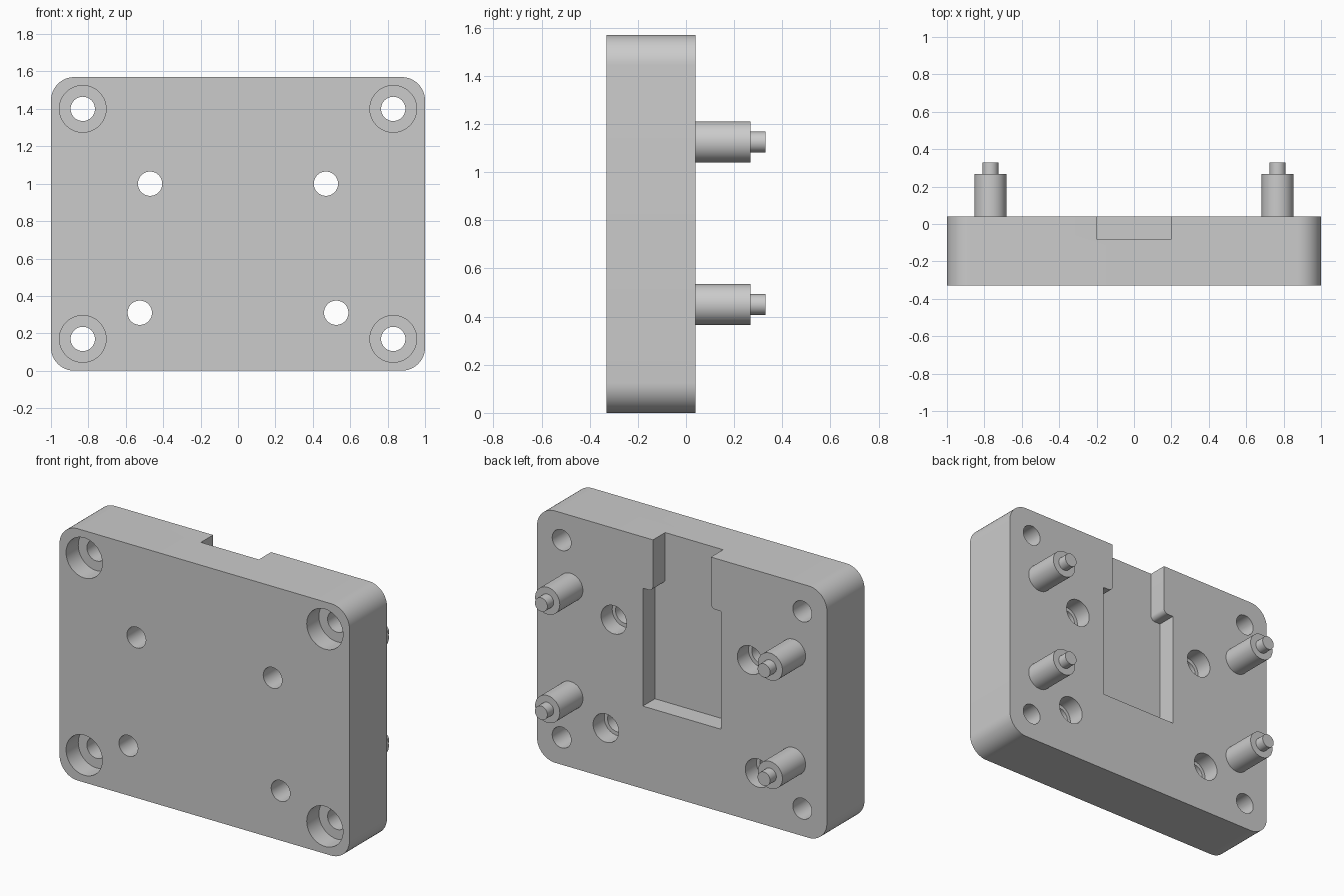
import bpy, bmesh
from math import sin, cos, pi, radians

FRONT, BACK, HEIGHT = -0.33, 0.04, 1.57
SEGMENTS = 48

old = bpy.data.objects.get("Cube")
if old:
    bpy.data.objects.remove(old, do_unlink=True)

grey = bpy.data.materials.new("plain grey")
grey.use_nodes = True
grey.diffuse_color = (0.6, 0.6, 0.6, 1)
grey.node_tree.nodes["Principled BSDF"].inputs["Base Color"].default_value = (0.6, 0.6, 0.6, 1)


def finish(bm, name):
    bmesh.ops.recalc_face_normals(bm, faces=bm.faces)
    mesh = bpy.data.meshes.new(name)
    bm.to_mesh(mesh)
    bm.free()
    mesh.materials.append(grey)
    obj = bpy.data.objects.new(name, mesh)
    bpy.context.collection.objects.link(obj)
    return obj


def smooth(obj):
    bpy.ops.object.select_all(action='DESELECT')
    obj.select_set(True)
    bpy.context.view_layer.objects.active = obj
    bpy.ops.object.shade_smooth_by_angle(angle=radians(30))


def arc(cx, cz, r, start, end, steps):
    angles = [radians(start + (end - start) * i / steps) for i in range(steps + 1)]
    return [(cx + r * cos(a), cz + r * sin(a)) for a in angles]


def slab(bm, outline, y0, y1):
    """Extrude an x-z outline along y."""
    rings = [[bm.verts.new((x, y, z)) for x, z in outline] for y in (y0, y1)]
    bridge(bm, rings)


def turned(bm, profile, x, z):
    """Stepped round solid along y from (radius, y) pairs."""
    rings = []
    for r, y in profile:
        rings.append([bm.verts.new((x + r * cos(2 * pi * i / SEGMENTS), y,
                                    z + r * sin(2 * pi * i / SEGMENTS)))
                      for i in range(SEGMENTS)])
    bridge(bm, rings)


def bridge(bm, rings):
    n = len(rings[0])
    for a, b in zip(rings, rings[1:]):
        for i in range(n):
            j = (i + 1) % n
            bm.faces.new((a[i], a[j], b[j], b[i]))
    bm.faces.new(rings[0])
    bm.faces.new(rings[-1])


# Plate with rounded corners
R = 0.125
bm = bmesh.new()
outline = (arc(1 - R, HEIGHT - R, R, 0, 90, 12) + arc(R - 1, HEIGHT - R, R, 90, 180, 12)
           + arc(R - 1, R, R, 180, 270, 12) + arc(1 - R, R, R, 270, 360, 12))
slab(bm, outline, FRONT, BACK)
plate = finish(bm, "plate")

# Cutter: screw holes, counterbored at the front in the corners, at the back inside
bm = bmesh.new()
hole = 0.065
front_bore = [(0.125, FRONT - 0.1), (0.125, FRONT + 0.12), (hole, FRONT + 0.12), (hole, BACK + 0.1)]
back_bore = [(hole, FRONT - 0.1), (hole, BACK - 0.11), (0.088, BACK - 0.11), (0.088, BACK + 0.1)]
for side in (-1, 1):
    for profile, x, z in ((front_bore, 0.83, 0.17), (front_bore, 0.83, 1.40),
                          (back_bore, 0.525, 0.31), (back_bore, 0.47, 1.0)):
        turned(bm, profile, side * x, z)

# Cutter: back pocket that narrows to a channel open at the top
half = [(0.27, 0.515), (0.27, 1.25)] + arc(0.23, 1.28, 0.03, 270, 180, 6) + [(0.2, HEIGHT + 0.1)]
slab(bm, half + [(-x, z) for x, z in reversed(half)], BACK - 0.12, BACK + 0.1)
cutter = finish(bm, "hole_and_pocket_cutter")
cutter.hide_render = True

cut = plate.modifiers.new("cut", 'BOOLEAN')
cut.operation = 'DIFFERENCE'
cut.solver = 'EXACT'
cut.object = cutter
bpy.context.view_layer.objects.active = plate
bpy.ops.object.modifier_apply(modifier="cut")
bpy.data.objects.remove(cutter, do_unlink=True)
smooth(plate)

# Four stepped pegs on the back
for side, label in ((1, "left"), (-1, "right")):
    for z, level in ((0.45, "lower"), (1.125, "upper")):
        bm = bmesh.new()
        turned(bm, [(0.085, BACK - 0.02), (0.085, 0.268), (0.043, 0.268), (0.043, 0.33)],
               side * 0.768, z)
        smooth(finish(bm, f"{level}_{label}_peg"))
